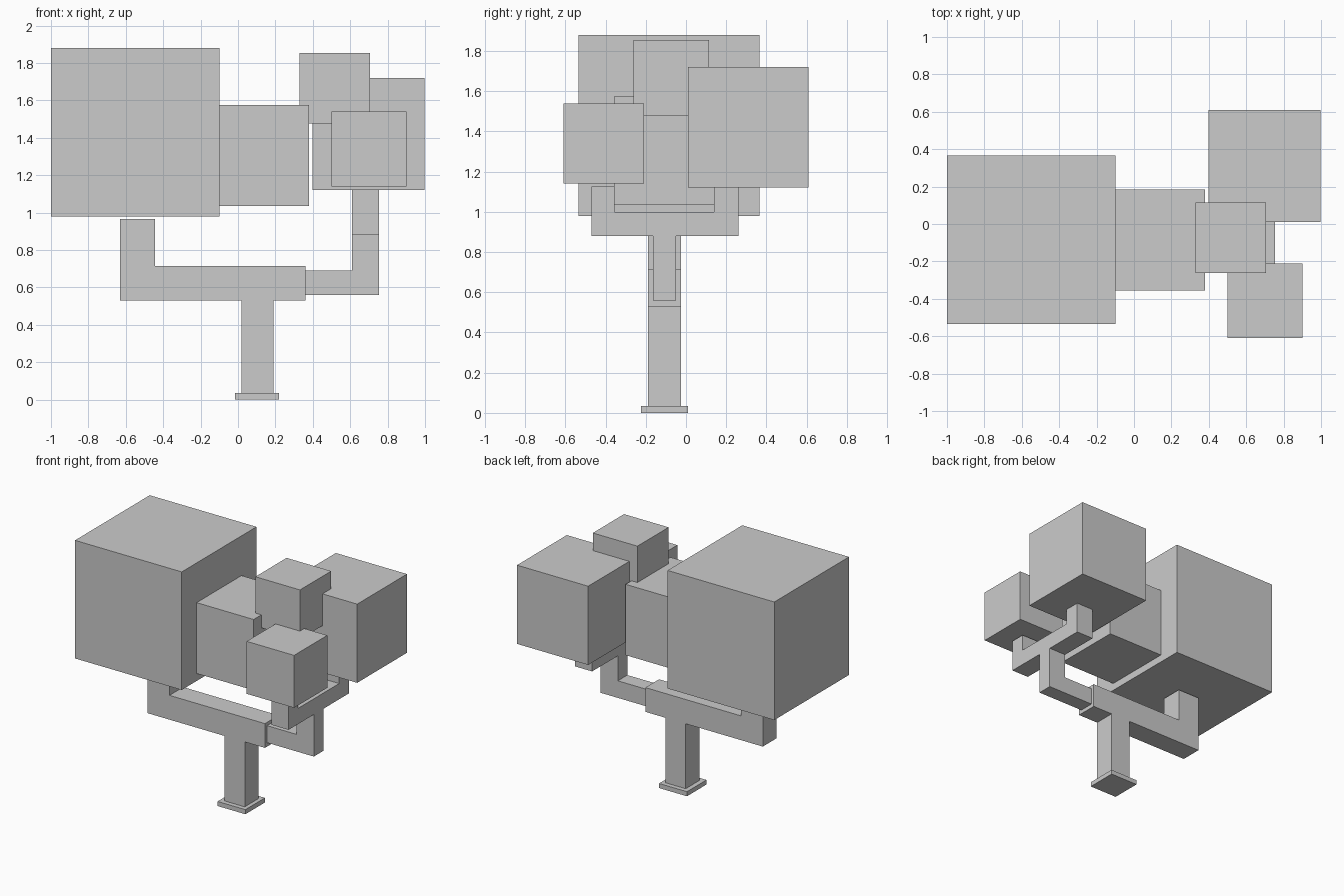
import bpy, bmesh
from mathutils import Vector

if "Cube" in bpy.data.objects:
    bpy.data.objects.remove(bpy.data.objects["Cube"])


def extrude_profile(name, points, axis, lo, hi):
    """Extrude a closed outline along x or y; points are (other horizontal, z)."""
    def place(p, d):
        return (d, p[0], p[1]) if axis == 'x' else (p[0], d, p[1])
    bm = bmesh.new()
    face = bm.faces.new([bm.verts.new(place(p, lo)) for p in points])
    moved = bmesh.ops.extrude_face_region(bm, geom=[face])['geom']
    shift = Vector((hi - lo, 0, 0) if axis == 'x' else (0, hi - lo, 0))
    bmesh.ops.translate(bm, vec=shift,
                        verts=[v for v in moved if isinstance(v, bmesh.types.BMVert)])
    bmesh.ops.recalc_face_normals(bm, faces=bm.faces[:])
    mesh = bpy.data.meshes.new(name)
    bm.to_mesh(mesh)
    bm.free()
    obj = bpy.data.objects.new(name, mesh)
    bpy.context.collection.objects.link(obj)
    return obj


def box(name, x, y, z):
    outline = [(x[0], z[0]), (x[1], z[0]), (x[1], z[1]), (x[0], z[1])]
    return extrude_profile(name, outline, 'y', *y)


# Ground plate
box("trunk_base", (-0.015, 0.22), (-0.225, 0.01), (0, 0.035))

# Trunk with the left bough bending upward
extrude_profile("trunk_and_left_bough", [
    (0.02, 0.035), (0.19, 0.035), (0.19, 0.53), (0.36, 0.53), (0.36, 0.715),
    (-0.445, 0.715), (-0.445, 0.967), (-0.63, 0.967), (-0.63, 0.53), (0.02, 0.53),
], 'y', -0.19, -0.025)

# Thinner right bough
extrude_profile("right_bough", [
    (0.36, 0.56), (0.755, 0.56), (0.755, 0.88), (0.61, 0.88), (0.61, 0.69), (0.36, 0.69),
], 'y', -0.165, -0.05)

# Fork running front to back on top of the right bough
extrude_profile("right_fork", [
    (-0.47, 0.88), (0.26, 0.88), (0.26, 1.125), (0.14, 1.125),
    (0.14, 1.0), (-0.355, 1.0), (-0.355, 1.125), (-0.47, 1.125),
], 'x', 0.61, 0.755)

# Foliage cubes: lowest corner and edge length
foliage = {
    "large_left_foliage": ((-1.0, -0.535, 0.98), 0.9),
    "middle_foliage": ((-0.16, -0.355, 1.037), 0.54),
    "top_foliage": ((0.33, -0.262, 1.478), 0.376),
    "back_right_foliage": ((0.398, 0.01, 1.12), 0.6),
    "front_right_foliage": ((0.5, -0.61, 1.14), 0.4),
}
for name, (corner, size) in foliage.items():
    box(name, *[(c, c + size) for c in corner])
